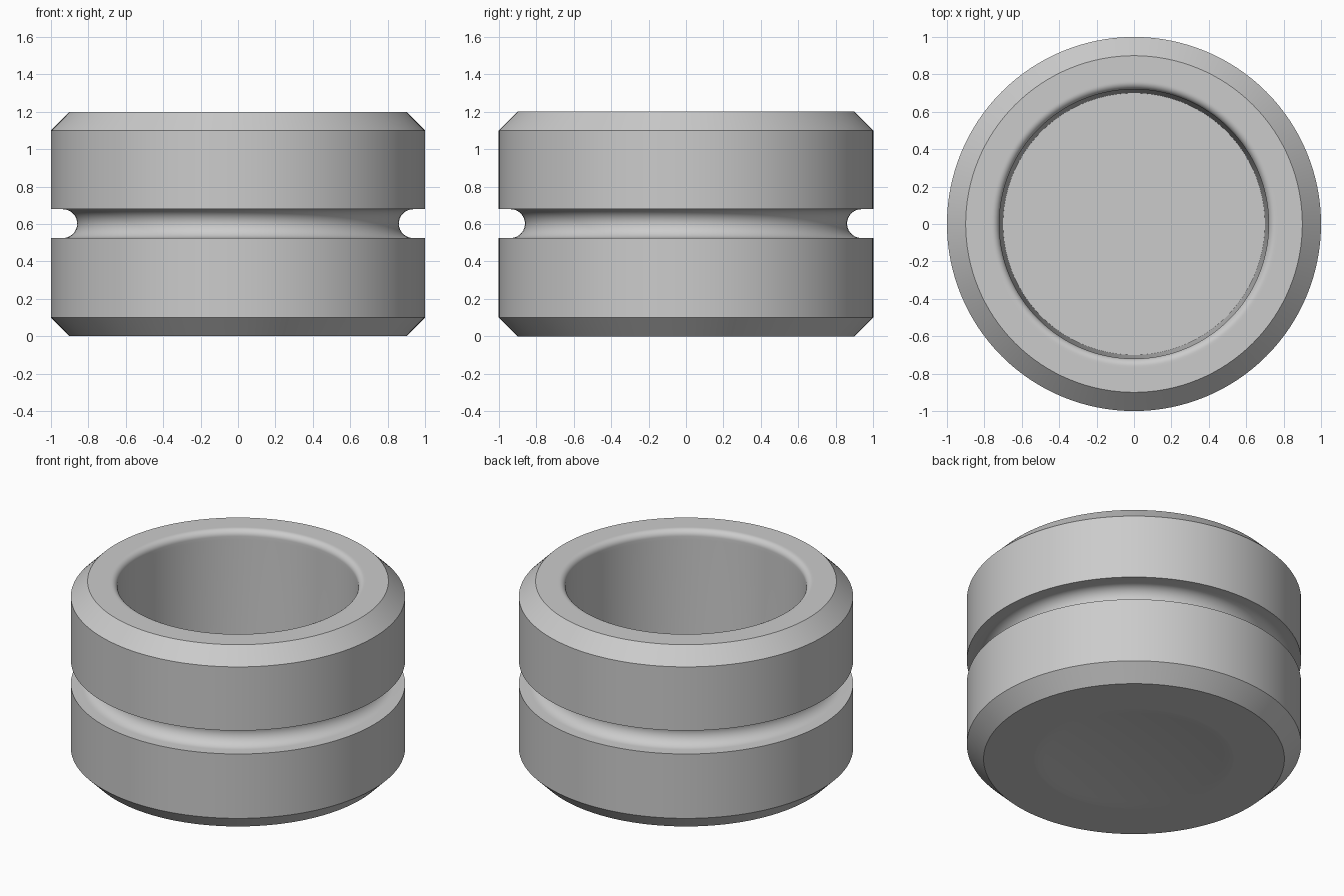
import bpy, bmesh
from math import sin, cos, pi, radians, asin

SEGMENTS = 128

if "Cube" in bpy.data.objects:
    bpy.data.objects.remove(bpy.data.objects["Cube"], do_unlink=True)


def make_material(name, rgb):
    mat = bpy.data.materials.new(name)
    mat.use_nodes = True
    mat.diffuse_color = (*rgb, 1)
    mat.node_tree.nodes["Principled BSDF"].inputs["Base Color"].default_value = (*rgb, 1)
    return mat


def arc(cx, cz, radius, start, end, steps):
    """Points (r, z) on a circle, angles in degrees."""
    angles = [radians(start + (end - start) * i / steps) for i in range(steps + 1)]
    return [(cx + radius * cos(a), cz + radius * sin(a)) for a in angles]


def revolve(name, profile, mat):
    """Turn an (r, z) profile around the z axis."""
    bm = bmesh.new()
    verts = [bm.verts.new((r, 0, z)) for r, z in profile]
    edges = [bm.edges.new(pair) for pair in zip(verts, verts[1:])]
    bmesh.ops.spin(bm, geom=verts + edges, cent=(0, 0, 0), axis=(0, 0, 1),
                   angle=2 * pi, steps=SEGMENTS)
    bmesh.ops.remove_doubles(bm, verts=bm.verts, dist=0.0002)
    bmesh.ops.recalc_face_normals(bm, faces=bm.faces)
    mesh = bpy.data.meshes.new(name)
    bm.to_mesh(mesh)
    bm.free()
    mesh.materials.append(mat)
    obj = bpy.data.objects.new(name, mesh)
    bpy.context.collection.objects.link(obj)
    bpy.ops.object.select_all(action='DESELECT')
    obj.select_set(True)
    bpy.context.view_layer.objects.active = obj
    bpy.ops.object.shade_smooth_by_angle(angle=radians(30))
    return obj


# Main sizes
height, outer, chamfer = 1.2, 1.0, 0.1
groove_r, groove_z = 0.077, 0.602
dimple_r, dimple_depth = 0.59, 0.04
fillet, mouth_r, floor_r, floor_z = 0.04, 0.72, 0.70, 0.2

# Shallow spherical dimple under the base
sphere_r = (dimple_r ** 2 + dimple_depth ** 2) / (2 * dimple_depth)
half_angle = asin(dimple_r / sphere_r) * 180 / pi
dimple = arc(0, dimple_depth - sphere_r, sphere_r, 90, 90 - half_angle, 10)

# Outer wall with chamfers and a round-bottomed groove
wall = [(dimple_r + 0.01, 0), (outer - chamfer, 0), (outer, chamfer),
        (outer, groove_z - groove_r)]
wall += arc(outer - 0.063, groove_z, groove_r, 270, 90, 20)
wall += [(outer, groove_z + groove_r), (outer, height - chamfer),
         (outer - chamfer, height), (mouth_r + fillet + 0.01, height)]

# Rounded mouth, slightly tapered bore and flat floor
bore = arc(mouth_r + fillet, height - fillet, fillet, 90, 180, 8)
bore += [(mouth_r, height - fillet - 0.02), (floor_r, floor_z), (0, floor_z)]

grey = make_material("plain grey", (0.6, 0.6, 0.6))
revolve("grooved_cup", dimple + wall + bore, grey)
